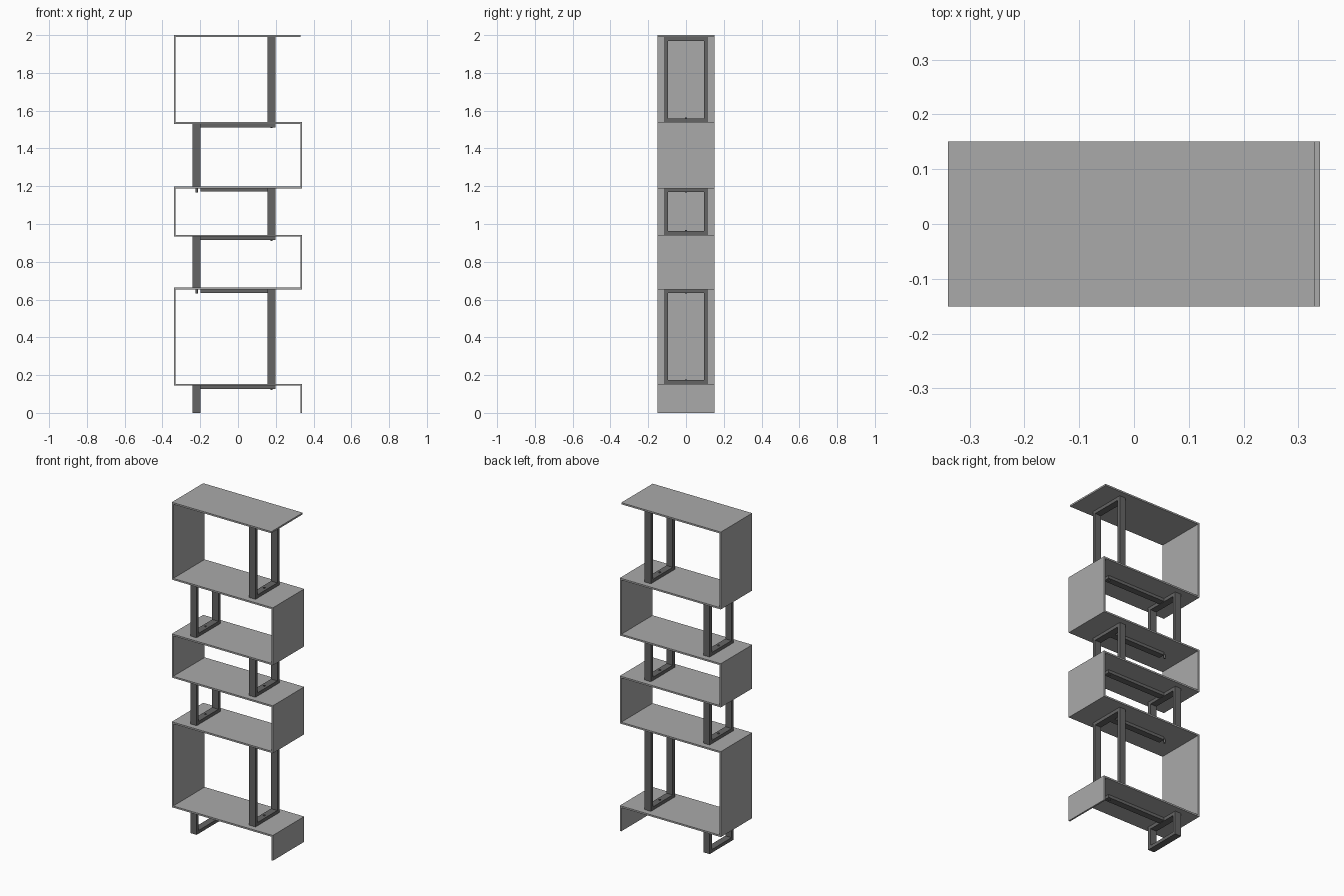
import bpy, bmesh
from mathutils import Matrix, Vector

if "Cube" in bpy.data.objects:
    bpy.data.objects.remove(bpy.data.objects["Cube"])


def material(name, v):
    m = bpy.data.materials.new(name)
    m.diffuse_color = (v, v, v, 1)
    m.use_nodes = True
    m.node_tree.nodes["Principled BSDF"].inputs["Base Color"].default_value = m.diffuse_color
    return m


BOARD = material("light grey board", 0.40)
METAL = material("dark grey metal", 0.13)


def finish(name, bm, mat):
    me = bpy.data.meshes.new(name)
    bm.to_mesh(me)
    bm.free()
    me.materials.append(mat)
    ob = bpy.data.objects.new(name, me)
    bpy.context.collection.objects.link(ob)
    return ob


def add_box(bm, x0, x1, y0, y1, z0, z1):
    c = Vector(((x0 + x1) / 2, (y0 + y1) / 2, (z0 + z1) / 2))
    s = Matrix.Diagonal((x1 - x0, y1 - y0, z1 - z0, 1))
    bmesh.ops.create_cube(bm, size=1, matrix=Matrix.Translation(c) @ s)


def box(name, mat, *dims):
    bm = bmesh.new()
    add_box(bm, *dims)
    return finish(name, bm, mat)


def frame(name, x0, x1, z0, z1, hw=0.115, t=0.02):
    # closed rectangular loop of flat bar
    bm = bmesh.new()
    outer = [(-hw, z0), (hw, z0), (hw, z1), (-hw, z1)]
    inner = [(-hw + t, z0 + t), (hw - t, z0 + t), (hw - t, z1 - t), (-hw + t, z1 - t)]
    o = [bm.verts.new((x0, y, z)) for y, z in outer]
    i = [bm.verts.new((x0, y, z)) for y, z in inner]
    faces = [bm.faces.new((o[k], o[(k + 1) % 4], i[(k + 1) % 4], i[k])) for k in range(4)]
    ext = bmesh.ops.extrude_face_region(bm, geom=faces, use_keep_orig=True)
    verts = [g for g in ext["geom"] if isinstance(g, bmesh.types.BMVert)]
    bmesh.ops.translate(bm, vec=(x1 - x0, 0, 0), verts=verts)
    bmesh.ops.recalc_face_normals(bm, faces=bm.faces)
    return finish(name, bm, METAL)


def bolt(name, x, z0, z1):
    bm = bmesh.new()
    bmesh.ops.create_cone(bm, cap_ends=True, segments=12, radius1=0.006, radius2=0.006,
                          depth=z1 - z0, matrix=Matrix.Translation((x, 0, (z0 + z1) / 2)))
    return finish(name, bm, METAL)


W, D, T = 0.34, 0.151, 0.01
TOPS = [0.154, 0.664, 0.943, 1.199, 1.539, 2.0]   # top surface of each shelf
LEFT, RIGHT = (-0.24, -0.198), (0.156, 0.198)     # x range of the metal frames

floor = 0.0
for n, top in enumerate(TOPS):
    under = top - T
    last = n == len(TOPS) - 1
    # shelf board; the top one stops short on the right
    box(f"shelf_{n}", BOARD, -W, W - T if last else W, -D, D, under, top)
    # side panel and metal frame swap sides on every level
    if n % 2 == 0:
        box(f"side_panel_{n}", BOARD, W - T, W, -D, D, floor, under)
        x0, x1 = LEFT
        beam = (LEFT[1], RIGHT[1])
    else:
        box(f"side_panel_{n}", BOARD, -W, -W + T, -D, D, floor, under)
        x0, x1 = RIGHT
        beam = (LEFT[1], RIGHT[0])
    frame(f"support_frame_{n}", x0, x1, floor, under)
    if not last:
        # flat beam under the shelf, and bolt through to the frame above
        box(f"under_beam_{n}", METAL, *beam, -0.02, 0.02, under - 0.018, under)
        a, b = RIGHT if n % 2 == 0 else LEFT
        bolt(f"bolt_{n}", (a + b) / 2, under - 0.022, top + 0.024)
    floor = top
